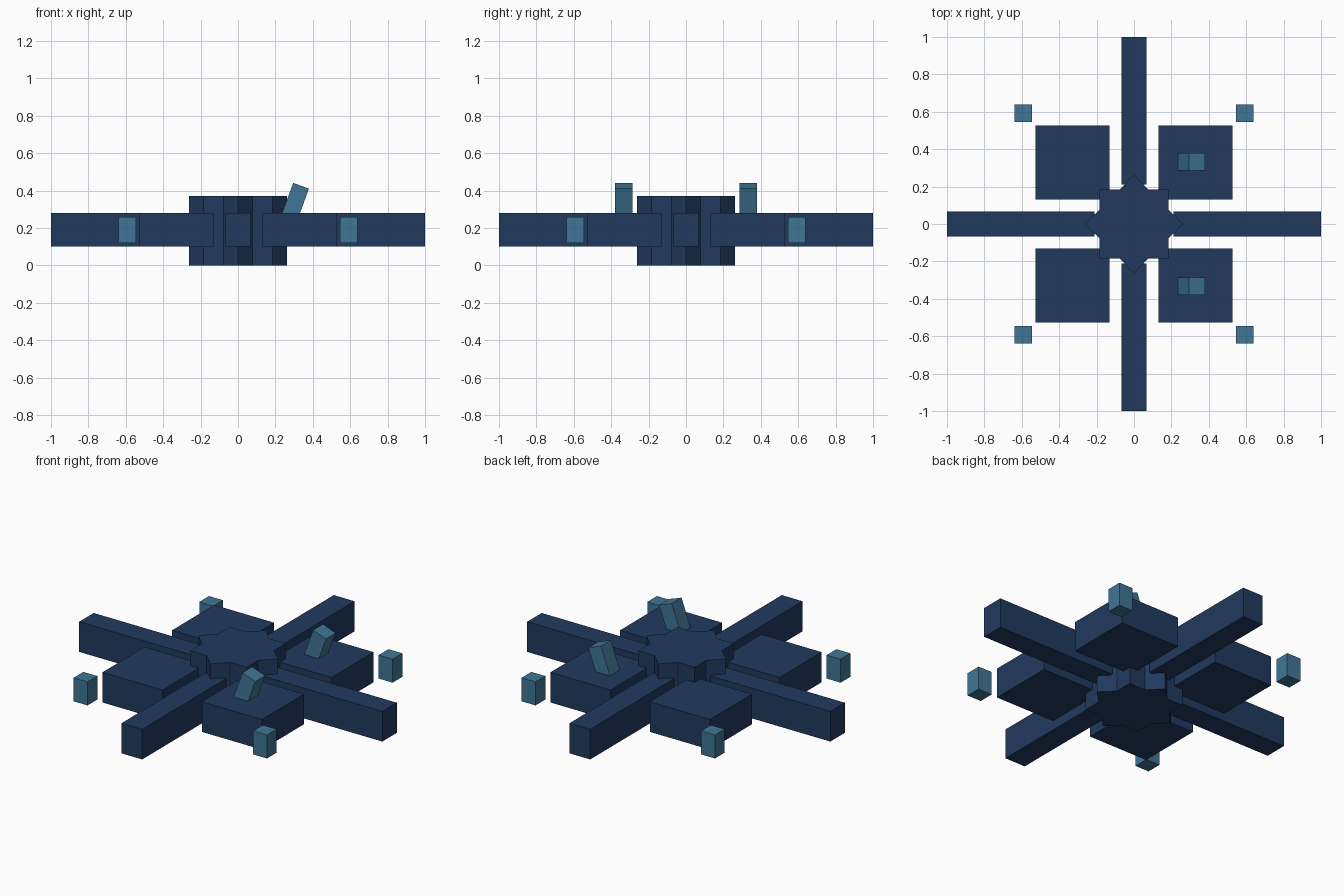
import bpy, bmesh, math
from mathutils import Matrix, Vector

old = bpy.data.objects.get("Cube")
if old:
    bpy.data.objects.remove(old, do_unlink=True)


def make_material(name, rgb):
    mat = bpy.data.materials.new(name)
    mat.use_nodes = True
    mat.diffuse_color = (*rgb, 1)
    mat.node_tree.nodes["Principled BSDF"].inputs["Base Color"].default_value = (*rgb, 1)
    return mat


navy = make_material("navy blue", (0.0152, 0.0423, 0.1144))
teal = make_material("teal blue", (0.0513, 0.181, 0.305))


def finish(name, bm, mat):
    bmesh.ops.recalc_face_normals(bm, faces=bm.faces)
    mesh = bpy.data.meshes.new(name)
    bm.to_mesh(mesh)
    bm.free()
    mesh.materials.append(mat)
    obj = bpy.data.objects.new(name, mesh)
    bpy.context.collection.objects.link(obj)
    return obj


def box(name, center, size, mat, tilt=0.0):
    bm = bmesh.new()
    bmesh.ops.create_cube(bm, size=1, matrix=Matrix.Diagonal((*size, 1)))
    obj = finish(name, bm, mat)
    obj.location = center
    obj.rotation_euler.y = tilt
    return obj


# Central hub: eight-pointed star prism
HUB_HEIGHT = 0.37
bm = bmesh.new()
ring = []
for i in range(16):
    r = 0.262 if i % 2 == 0 else 0.2005
    a = i * math.pi / 8
    ring.append(bm.verts.new((r * math.cos(a), r * math.sin(a), 0)))
base = bm.faces.new(ring)
top = bmesh.ops.extrude_face_region(bm, geom=[base])
top_verts = [g for g in top["geom"] if isinstance(g, bmesh.types.BMVert)]
bmesh.ops.translate(bm, verts=top_verts, vec=(0, 0, HUB_HEIGHT))
finish("star_hub", bm, navy)

# Four long arms around the hub
MID_Z, THICK = 0.19, 0.18
for i, side in enumerate(("left", "back", "right", "front")):
    arm = box(side + "_arm", (0, 0, 0), (0.79, 0.136, THICK), navy)
    turn = Matrix.Rotation(i * math.pi / 2, 4, 'Z')
    arm.location = turn @ Vector((0.605, 0, MID_Z))
    arm.rotation_euler.z = i * math.pi / 2

# Square pods between the arms, each with a small corner block
for sx, xname in ((1, "left"), (-1, "right")):
    for sy, yname in ((1, "back"), (-1, "front")):
        label = yname + "_" + xname
        box(label + "_pod", (sx * 0.328, sy * 0.328, MID_Z), (0.396, 0.396, THICK), navy)
        box(label + "_corner_block", (sx * 0.592, sy * 0.592, MID_Z), (0.092, 0.092, 0.14), teal)

# Leaning blocks on the two left pods
LEAN, LENGTH = math.radians(20), 0.21
for sy, yname in ((1, "back"), (-1, "front")):
    center = (0.337 - math.sin(LEAN) * LENGTH / 2, sy * 0.333,
              0.426 - math.cos(LEAN) * LENGTH / 2)
    box(yname + "_leaning_block", center, (0.09, 0.092, LENGTH), teal, LEAN)
